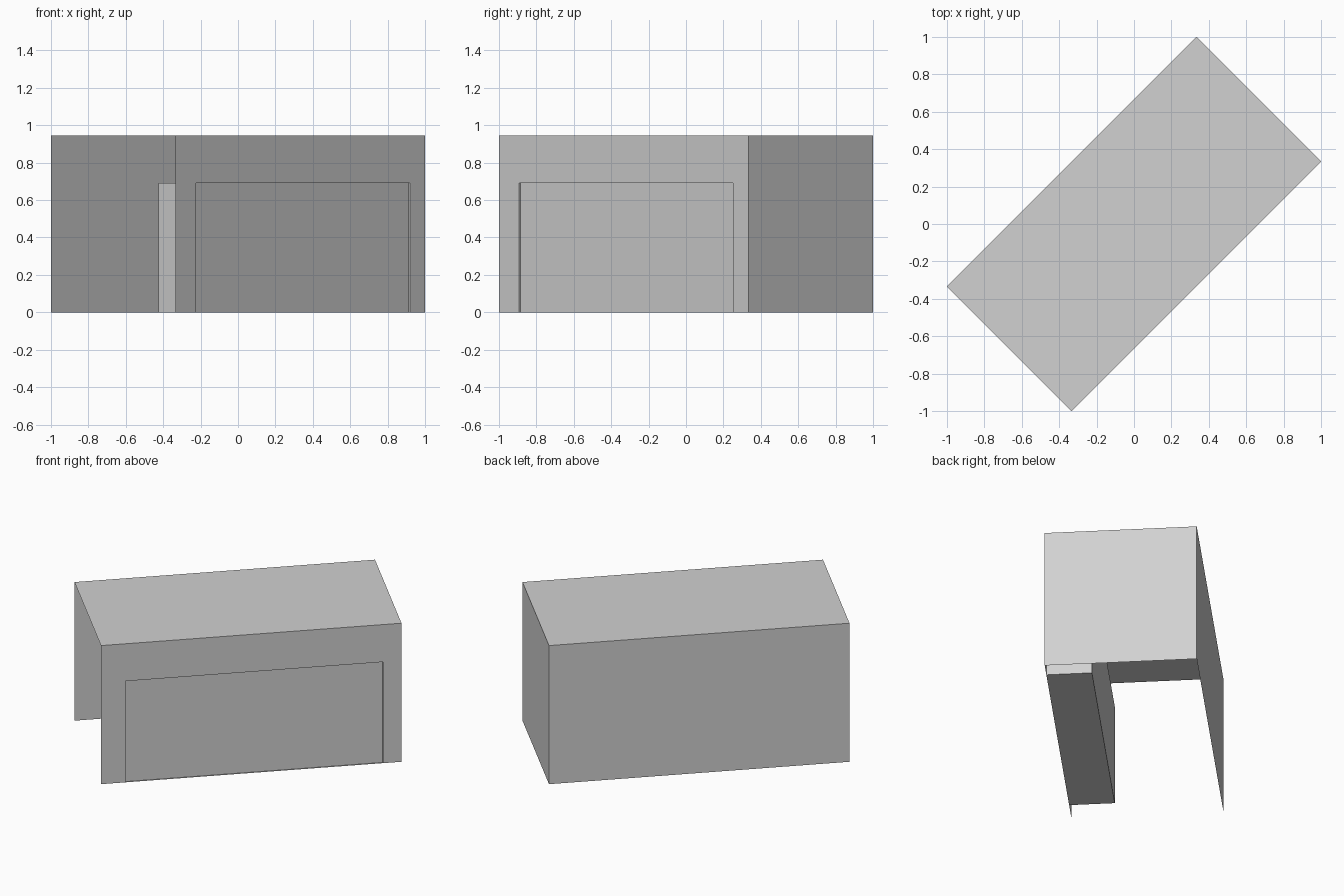
import bpy
import math

cube = bpy.data.objects.get("Cube")
if cube:
    bpy.data.objects.remove(cube, do_unlink=True)

grey = bpy.data.materials.new("light_grey")
grey.use_nodes = True
grey.diffuse_color = (0.64, 0.64, 0.64, 1)
grey.node_tree.nodes["Principled BSDF"].inputs["Base Color"].default_value = grey.diffuse_color

# Shed dimensions, before its diagonal turn
L, W, H = 0.943, 0.4715, 0.945      # half length, half width, height
D0, D1, DH = -0.79, 0.827, 0.69     # door opening ends and height
FRONT, PANEL, BACK = -W, -W + 0.011, -W + 0.283


def sheet(name, points):
    """One flat sheet through the points, turned to the diagonal."""
    mesh = bpy.data.meshes.new(name)
    mesh.from_pydata(points, [], [range(len(points))])
    mesh.materials.append(grey)
    obj = bpy.data.objects.new(name, mesh)
    obj.rotation_euler.z = math.radians(45)
    bpy.context.collection.objects.link(obj)


def level(name, x0, x1, y0, y1, z, up=True):
    pts = [(x0, y0, z), (x1, y0, z), (x1, y1, z), (x0, y1, z)]
    sheet(name, pts if up else pts[::-1])


def upright(name, a, b, top):
    """Vertical sheet from a to b, facing right of the direction a to b."""
    sheet(name, [(*a, 0), (*b, 0), (*b, top), (*a, top)])


# Outer shell, open below and at one end
level("roof", -L, L, -W, W, H)
upright("back_wall", (L, W), (-L, W), H)
upright("end_wall", (L, -W), (L, W), H)
outline = [(-L, 0), (D0, 0), (D0, DH), (D1, DH), (D1, 0), (L, 0), (L, H), (-L, H)]
sheet("front_wall", [(x, FRONT, z) for x, z in outline])

# Door panel, set slightly into the wall, with the box behind it
upright("door_panel", (D0, PANEL), (D1, PANEL), DH)
upright("box_back", (D1, BACK), (D0, BACK), DH)
upright("box_open_end_side", (D0, BACK), (D0, FRONT), DH)
upright("box_closed_end_side", (D1, FRONT), (D1, BACK), DH)
level("box_top", D0, D1, FRONT, BACK, DH)
level("box_bottom", D0, D1, FRONT, BACK, 0, up=False)
